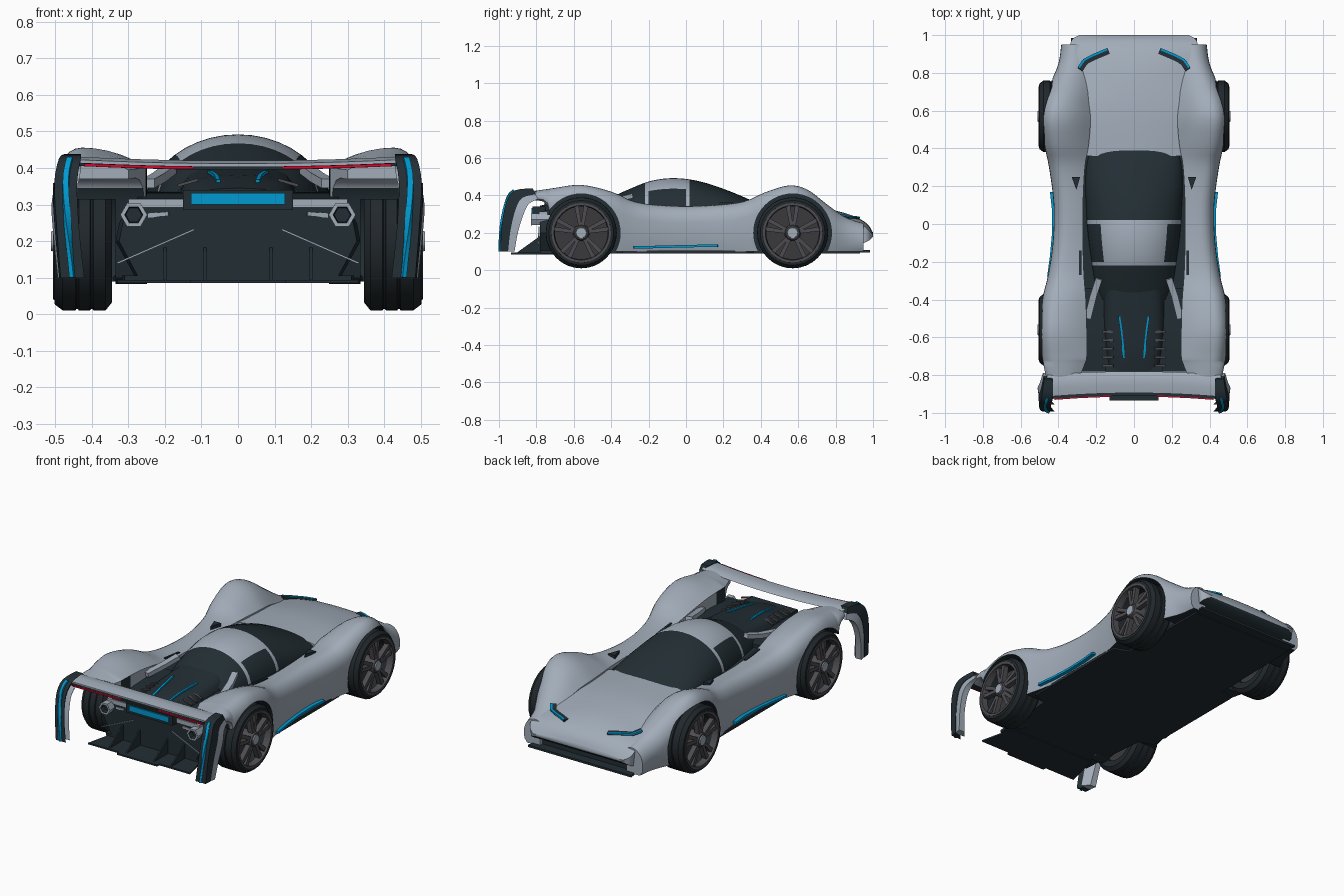
import bpy, bmesh, math
from mathutils import Vector

if "Cube" in bpy.data.objects:
    bpy.data.objects.remove(bpy.data.objects["Cube"])


def material(name, col):
    m = bpy.data.materials.new(name)
    m.diffuse_color = (*col, 1)
    m.use_nodes = True
    m.node_tree.nodes["Principled BSDF"].inputs["Base Color"].default_value = m.diffuse_color
    return m


GREY = material("silver_paint", (0.36, 0.415, 0.485))
DARK = material("black_trim", (0.016, 0.027, 0.034))
TYRE = material("tyre_rubber", (0.015, 0.021, 0.025))
RIM = material("rim_metal", (0.075, 0.072, 0.082))
RIM_DARK = material("rim_shadow_metal", (0.042, 0.042, 0.048))
BLUE = material("blue_light", (0.0, 0.32, 0.63))
RED = material("red_light", (0.62, 0.003, 0.025))


def smooth(rows, n):
    """Catmull-Rom resampling of a table of rows, n steps per span."""
    out = []
    for i in range(len(rows) - 1):
        p = [rows[max(0, min(len(rows) - 1, i + k))] for k in (-1, 0, 1, 2)]
        for s in range(n):
            t = s / n
            out.append([0.5 * (2 * b + (c - a) * t + (2 * a - 5 * b + 4 * c - d) * t * t
                               + (3 * b - a - 3 * c + d) * t ** 3) for a, b, c, d in zip(*p)])
    return out + [list(rows[-1])]


def loft(name, rings, mats, rule=None, mirror=False, wrap=False):
    """Skin a row of closed rings; rule(center, normal) gives the material index."""
    bm = bmesh.new()
    vs = [[bm.verts.new(p) for p in r] for r in rings]
    k = len(vs[0])
    for a, b in list(zip(vs, vs[1:])) + ([(vs[-1], vs[0])] if wrap else []):
        for j in range(k):
            bm.faces.new((a[j], a[(j + 1) % k], b[(j + 1) % k], b[j]))
    if not wrap:
        bm.faces.new(vs[0])
        bm.faces.new(vs[-1][::-1])
    bmesh.ops.recalc_face_normals(bm, faces=bm.faces)
    me = bpy.data.meshes.new(name)
    bm.to_mesh(me)
    bm.free()
    ob = bpy.data.objects.new(name, me)
    bpy.context.collection.objects.link(ob)
    for m in mats:
        me.materials.append(m)
    if rule:
        paint(ob, rule)
    if mirror:
        ob.modifiers.new("Mirror", 'MIRROR')
    return ob


def paint(ob, rule):
    for p in ob.data.polygons:
        p.material_index = int(rule(p.center, p.normal))


def box(name, lo, hi, mat):
    return loft(name, [[(lo[0], y, lo[2]), (hi[0], y, lo[2]), (hi[0], y, hi[2]), (lo[0], y, hi[2])]
                       for y in (lo[1], hi[1])], [mat])


def strip(name, pts, w, h, mat):
    """Mirrored rectangular bar along a path, w wide (level) and h tall."""
    pts = [Vector(p) for p in pts]
    rings = []
    for i, p in enumerate(pts):
        d = (pts[min(i + 1, len(pts) - 1)] - pts[max(i - 1, 0)]).normalized()
        s = d.cross((0, 0, 1)).normalized()
        u = s.cross(d)
        rings.append([p + s * (a * w / 2) + u * (b * h / 2) for a, b in ((-1, -1), (1, -1), (1, 1), (-1, 1))])
    return loft(name, rings, [mat], mirror=True)


def plate(name, outline, z0, z1, mat, mirror=False):
    return loft(name, [[(x, y, z) for x, y in outline] for z in (z0, z1)], [mat], mirror=mirror)


AXLES, AXLE_Z, ARCH_R = (0.57, -0.56), 0.2, 0.208


def lathe(name, profile, y, mat, n=32, wrap=True):
    """Revolve (x, radius) points round the axle."""
    rings = [[(x, y + r * math.cos(2 * math.pi * i / n), AXLE_Z + r * math.sin(2 * math.pi * i / n))
              for i in range(n)] for x, r in profile]
    return loft(name, rings, [mat], mirror=True, wrap=wrap)


# Side pods with fenders: y, outer x, inner x, top z, inner z, bottom z
pod = smooth([(.95, .385, .28, .25, .24, .10), (.85, .40, .27, .285, .27, .10), (.75, .44, .25, .355, .30, .10),
              (.65, .475, .24, .43, .33, .10), (.55, .488, .23, .453, .345, .10), (.42, .475, .24, .415, .345, .10),
              (.30, .45, .26, .365, .335, .10), (.10, .425, .27, .345, .33, .10), (-.10, .43, .27, .345, .33, .10),
              (-.27, .455, .265, .365, .345, .10), (-.40, .485, .255, .42, .375, .10), (-.56, .497, .25, .456, .40, .10),
              (-.70, .487, .25, .440, .405, .10), (-.74, .48, .26, .434, .40, .345), (-.84, .46, .30, .42, .395, .37)], 4)
rings = []
for y, xo, xi, zt, zi, zb in pod:
    sh = min(.09, (zt - zb) * .6)
    xm = xo - .07
    sec = [(xi, zb), (xo - .02, zb), (xo - .003, zb + (zt - sh - zb) * .4)]
    sec += [(xm + .07 * math.cos(a), zt - sh + sh * math.sin(a)) for a in [math.pi / 2 * i / 6 for i in range(7)]]
    sec += [(xm + (xi - xm) * t, zt - (zt - zi) * t ** 2) for t in (.2, .4, .6, .8, 1)]
    rings.append([(x, y, z) for x, z in sec])
fender = loft("fender_pods", rings, [GREY, DARK])

# Wheel arches cut from the pods
bpy.context.view_layer.objects.active = fender
for ya in AXLES:
    cutter = lathe("arch_cutter", [(.335, ARCH_R), (.7, ARCH_R)], ya, DARK, 48, wrap=False)
    cutter.modifiers.clear()
    cutter.hide_render = True
    mod = fender.modifiers.new("Arch", 'BOOLEAN')
    mod.operation, mod.solver, mod.object = 'DIFFERENCE', 'EXACT', cutter
    bpy.ops.object.modifier_apply(modifier="Arch")
    bpy.data.objects.remove(cutter)


def arch_rule(c, n):
    for ya in AXLES:
        d = Vector((0, ya - c.y, AXLE_Z - c.z))
        if d.length < ARCH_R + .002 and (abs(c.x - .335) < .004 or n.dot(d.normalized()) > .5):
            return 1
    inner_tail = c.y < -.65 and c.z < .32 and c.x < .4
    return inner_tail or (n.z < -.7 and c.z < .2)


paint(fender, arch_rule)
fender.modifiers.new("Mirror", 'MIRROR')

# Hood and nose: y, half width, side z, crown z, bottom z
rings = []
for y, w, zs, zc, zb in smooth([(.36, .27, .33, .355, .12), (.60, .26, .33, .348, .12), (.80, .28, .288, .318, .12),
                                (.90, .31, .262, .288, .13), (.95, .335, .238, .262, .145), (.98, .325, .21, .235, .16),
                                (1.0, .29, .19, .20, .18)], 4):
    top = [(w * t, y, zs + (zc - zs) * (1 - t * t)) for t in [1 - i / 6 for i in range(13)]]
    rings.append([(-w * .97, y, zb), (w * .97, y, zb)] + top)
hood = loft("hood", rings, [GREY, DARK], lambda c, n: n.z < -.5)

# Floor, front splitter and central tub
half = [(.33, .93), (.34, .36), (.425, .33), (.425, -.34), (.34, -.37), (.31, -.78)]
plate("floor", half + [(-x, y) for x, y in half[::-1]], .09, .106, DARK)
plate("front_splitter", [(-.29, .7), (.29, .7), (.335, .985), (-.335, .985)], .095, .107, DARK)
box("nose_intake", (-.28, .5, .1), (.28, .93, .2), DARK)
box("cockpit_tub", (-.28, -.5, .1), (.28, .42, .315), DARK)

# Glass canopy with roof panel and hoops
rings = []
for y, w, zt in smooth([(.40, .24, .35), (.30, .255, .395), (.20, .26, .435), (.10, .255, .468), (0, .25, .488),
                        (-.10, .24, .491), (-.20, .225, .474), (-.30, .21, .435), (-.40, .18, .39)], 5):
    rings.append([(w * math.cos(a), y, .30 + (zt - .30) * math.sin(a)) for a in [math.pi * i / 20 for i in range(21)]])


def roof_rule(c, n):
    panel = -.20 < c.y < .02 and abs(c.x) < .71 * (.249 + .1 * c.y)
    hoop = (0 < c.y < .02 or -.22 < c.y < -.20) and n.z > 0
    return panel or hoop


loft("canopy", rings, [DARK, GREY], roof_rule)

# Engine deck with raised spine
rings = []
for y, zd, zh, w in smooth([(-.34, .335, .41, .15), (-.50, .335, .39, .15), (-.65, .33, .375, .14),
                            (-.78, .315, .345, .12)], 3):
    top = [(w * math.cos(a), y, zd + (zh - zd) * math.sin(a) ** .6) for a in [math.pi * i / 12 for i in range(1, 12)]]
    rings.append([(-.29, y, .2), (.29, y, .2), (.275, y, zd), (w * 1.05, y, zd)] + top + [(-w * 1.05, y, zd), (-.275, y, zd)])
deck = loft("engine_deck", rings, [DARK])
for i in range(5):
    y = -.57 - i * .045
    strip("deck_louvre", [(.11, y, .368), (.165, y, .352)], .012, .008, RIM)
strip("canopy_buttress", [(.185, -.29, .398), (.215, -.38, .375), (.245, -.50, .358)], .035, .025, GREY)

bpy.context.view_layer.update()


def on_top(x, y, lift=.003):
    """Point resting on the highest body panel at x, y."""
    z = 0
    for ob in (hood, fender, deck):
        hit, loc, *_ = ob.ray_cast((x, y, 2), (0, 0, -1))
        if hit:
            z = max(z, loc.z)
    return (x, y, z + lift)


# Headlights, deck light lines, side lights
lamp = [on_top(x, y) for x, y in ((.293, .828), (.265, .868), (.225, .89), (.185, .907), (.142, .925))]
strip("headlight_base", [(x - .008, y - .01, z + .002) for x, y, z in lamp], .03, .012, DARK)
strip("headlight", [(x, y, z + .006) for x, y, z in lamp], .012, .008, BLUE)
strip("deck_light", [on_top(x, y, .004) for x, y in ((.078, -.49), (.068, -.56), (.06, -.63), (.054, -.71))],
      .011, .008, BLUE)
strip("side_light", [(.434, .17, .130), (.424, .08, .130), (.424, -.06, .127), (.434, -.17, .124), (.449, -.28, .122)],
      .022, .013, BLUE)

# Mirrors and pod vents
plate("mirror", [(.285, .25), (.33, .25), (.305, .18)], .335, .362, DARK, True)
strip("pod_vent", [on_top(.285, -.14), on_top(.285, -.27)], .012, .006, DARK)

# Rear fascia, diffuser and fins
rings = []
for y, k in ((-.5, 1), (-.74, 1), (-.78, .97)):
    rings.append([(x * k, y, z) for x, z in ((-.28, .10), (.28, .10), (.335, .2), (.325, .25), (.29, .30),
                                             (-.29, .30), (-.325, .25), (-.335, .2))])
loft("rear_fascia", rings, [DARK])
plate("diffuser", [(-.28, -.7), (.28, -.7), (.33, -.915), (-.33, -.915)], .085, .094, DARK)
plate("diffuser_lip", [(-.13, -.90), (.13, -.90), (.13, -.935), (-.13, -.935)], .085, .094, DARK)
for x in (.09, .2):
    loft("diffuser_fin", [[(x + d, -.77, .09), (x + d, -.91, .09), (x + d, -.77, .19)] for d in (-.004, .004)],
         [DARK], mirror=True)
strip("fascia_trim", [(.19, -.785, .275), (.30, -.765, .265)], .01, .012, GREY)
strip("diffuser_stay", [(.12, -.785, .232), (.33, -.79, .14)], .006, .005, GREY)
box("rear_lamp_frame", (-.15, -.82, .285), (.15, -.75, .34), DARK)
box("rear_lamp", (-.128, -.827, .30), (.128, -.818, .332), BLUE)
box("rear_ledge", (-.30, -.785, .292), (.30, -.74, .315), GREY)

# Exhausts
loft("exhaust", [[(.285 + r * math.cos(math.pi * i / 3), y, .272 + r * math.sin(math.pi * i / 3)) for i in range(6)]
                 for y, r in ((-.72, .03), (-.83, .037), (-.83, .025), (-.80, .022))],
     [GREY, DARK], lambda c, n: c.y < -.795 and math.hypot(c.x - .285, c.z - .272) < .026, mirror=True)


# Rear wing with red tail lights
def wing_ring(x, aero):
    s = (x / .46) ** 2
    return [(x, y - .02 * s, z + .012 * s) for y, z in aero]


xs = [-.46 + .92 * i / 16 for i in range(17)]
loft("rear_wing", [wing_ring(x, ((-.78, .408), (-.80, .418), (-.85, .42), (-.895, .412), (-.895, .403), (-.83, .398)))
                   for x in xs], [GREY])
loft("wing_lip", [wing_ring(x * .96, ((-.86, .402), (-.908, .404), (-.908, .395), (-.86, .395))) for x in xs], [DARK])
strip("tail_light", [(x, -.909 - .095 * x * x, .40 + .05 * x * x) for x in (.12, .2, .3, .42)], .01, .008, RED)

# Wing end plates: rear y, front y, rear z, front z, outer x, inner x
path = smooth([(-.82, -.79, .438, .38, .475, .43), (-.92, -.84, .425, .355, .49, .43), (-.962, -.868, .36, .30, .502, .44),
               (-.985, -.898, .24, .205, .496, .435), (-.993, -.917, .10, .10, .485, .42)], 3)


def end_plate(name, a, b, grow, mat):
    rings = []
    for yr, yf, zr, zf, xo, xi in path:
        ya, za, yb, zb = yr + (yf - yr) * a, zr + (zf - zr) * a, yr + (yf - yr) * b, zr + (zf - zr) * b
        rings.append([(xi, ya, za), (xo, ya, za), (xo + grow, yb, zb), (xi + .035, yb, zb)])
    loft(name, rings, [mat], mirror=True)


end_plate("end_plate", 0, .55, .004, DARK)
end_plate("end_plate_fairing", .48, 1, .008, GREY)
strip("end_plate_light", [((xo + xi) / 2, yr - .001, zr + .001) for yr, yf, zr, zf, xo, xi in path[3:]],
      .016, .012, BLUE)

# Wheels
for ya in AXLES:
    lathe("tyre", [(.35, .13), (.345, .168), (.362, .189), (.395, .19), (.398, .185), (.402, .185), (.405, .19),
                   (.435, .19), (.438, .185), (.442, .185), (.445, .19), (.48, .189), (.501, .173), (.503, .157),
                   (.47, .148)], ya, TYRE)
    lathe("rim_lip", [(.47, .16), (.506, .159), (.506, .146), (.47, .141)], ya, RIM)
    lathe("rim_back", [(.40, .15), (.425, .15)], ya, RIM_DARK, wrap=False)
    lathe("hub", [(.42, .045), (.497, .042), (.505, .036)], ya, RIM, 20, False)
    lathe("hub_cap", [(.50, .031), (.511, .028)], ya, GREY, 10, False)
    for i in range(5):
        for off in (-.17, .17):
            a = 2 * math.pi * i / 5 + math.pi / 2
            rings = []
            for r, w, x in ((.03, .009, .498), (.15, .012, .495)):
                c, s = math.cos(a + off), math.sin(a + off)
                rings.append([(x + dx, ya + r * c - t * s, AXLE_Z + r * s + t * c)
                              for dx, t in ((0, -w), (0, w), (-.03, w), (-.03, -w))])
            loft("spoke", rings, [RIM], mirror=True)

# Smooth shading with crisp edges
bpy.ops.object.select_all(action='SELECT')
bpy.ops.object.shade_smooth_by_angle(angle=math.radians(35))
